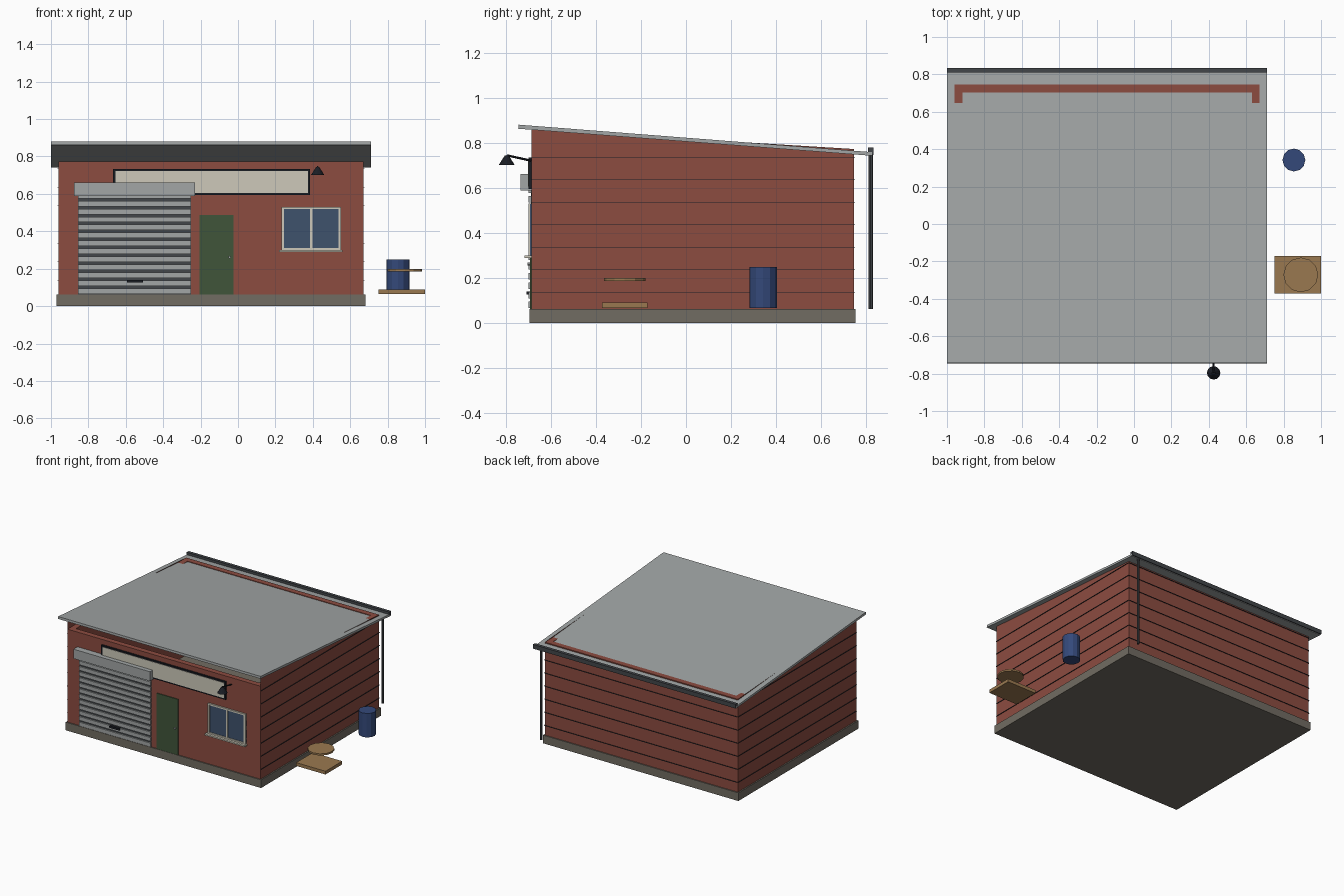
import bpy
from math import atan2, hypot
from mathutils import Vector

cube = bpy.data.objects.get("Cube")
if cube:
    bpy.data.objects.remove(cube, do_unlink=True)


def material(name, hexcode):
    srgb = [int(hexcode[i:i + 2], 16) / 255 for i in (0, 2, 4)]
    lin = [c / 12.92 if c < 0.04 else ((c + 0.055) / 1.055) ** 2.4 for c in srgb]
    m = bpy.data.materials.new(name)
    m.use_nodes = True
    m.diffuse_color = (*lin, 1)
    m.node_tree.nodes["Principled BSDF"].inputs["Base Color"].default_value = (*lin, 1)
    return m


BRICK = material("red_brick", "8C4C40")
STONE = material("grey_stone", "716C62")
STEEL = material("light_steel", "A2A6A6")
GUTTER = material("dark_grey", "42464A")
BLACK = material("black", "1A1D24")
CREAM = material("cream", "CDC9BA")
GREEN = material("door_green", "40553A")
GLASS = material("window_blue", "3E526C")
BLUE = material("barrel_blue", "34497A")
WOOD = material("wood", "9A7950")


def mesh(name, verts, faces, mat):
    me = bpy.data.meshes.new(name)
    me.from_pydata(verts, [], faces)
    me.materials.append(mat)
    ob = bpy.data.objects.new(name, me)
    bpy.context.collection.objects.link(ob)
    return ob


def box(name, x, y, z, mat):
    """Box given by (min, max) ranges on each axis."""
    verts = [(a, b, c) for a in x for b in y for c in z]
    faces = [(0, 1, 3, 2), (4, 6, 7, 5), (0, 4, 5, 1),
             (2, 3, 7, 6), (0, 2, 6, 4), (1, 5, 7, 3)]
    return mesh(name, verts, faces, mat)


def cone(name, base, top, r1, r2, sides, mat):
    """Cylinder or cone running between two points."""
    a, b = Vector(base), Vector(top)
    bpy.ops.mesh.primitive_cone_add(vertices=sides, radius1=r1, radius2=r2,
                                    depth=(b - a).length, location=(a + b) / 2)
    ob = bpy.context.object
    ob.rotation_euler = (b - a).to_track_quat("Z", "Y").to_euler()
    ob.name = name
    ob.data.materials.append(mat)
    return ob


# Building extents
X0, X1 = -0.96, 0.672
Y0, Y1 = -0.687, 0.745
FLOOR, EAVE, PEAK, T = 0.062, 0.772, 0.86, 0.042

# Plinth and walls
box("plinth", (X0 - 0.01, X1 + 0.01), (Y0 - 0.008, Y1 + 0.008), (0, FLOOR), STONE)
box("front_wall", (X0, X1), (Y0, Y0 + T), (FLOOR, EAVE), BRICK)
box("back_wall", (X0, X1), (Y1 - T, Y1), (FLOOR, EAVE), BRICK)
for side, a, b in (("right", X0, X0 + T), ("left", X1 - T, X1)):
    box(side + "_wall", (a, b), (Y0 + T, Y1 - T), (FLOOR, EAVE), BRICK)
    # Thin gable panel filling the gap under the sloping roof
    gx = X0 if side == "right" else X1
    mesh(side + "_gable", [(gx, Y0, EAVE), (gx, Y1, EAVE), (gx, Y0, PEAK)],
         [(0, 1, 2)], BRICK)

# Fine horizontal course lines on the sides and back
E = 0.005
for i in range(7):
    z = (0.135 + 0.1 * i, 0.1375 + 0.1 * i)
    box(f"right_course_{i}", (X0 - E, X0), (Y0, Y1), z, BLACK)
    box(f"left_course_{i}", (X1, X1 + E), (Y0, Y1), z, BLACK)
    box(f"back_course_{i}", (X0, X1), (Y1, Y1 + E), z, BLACK)

# Sloping roof slab, gutter and downpipe
RX = (-1.0, 0.711)
profile = [(-0.745, 0.862), (0.825, 0.742), (0.826, 0.758), (-0.744, 0.88)]
mesh("roof", [(x, y, z) for x in RX for y, z in profile],
     [(3, 2, 1, 0), (4, 5, 6, 7)] + [(i, (i + 1) % 4, (i + 1) % 4 + 4, i + 4)
                                     for i in range(4)], STEEL)
box("gutter", RX, (0.809, 0.833), (0.746, 0.778), GUTTER)
cone("downpipe", (0.65, 0.82, FLOOR), (0.65, 0.82, 0.75), 0.01, 0.01, 8, GUTTER)

# Roller shutter
box("shutter_backing", (-0.856, -0.251), (Y0 - 0.002, Y0), (FLOOR, 0.595), GUTTER)
PITCH = 0.0425
for i in range(13):
    z = 0.066 + PITCH * i
    box(f"shutter_slat_{i}", (-0.856, -0.251), (Y0 - 0.012, Y0), (z, z + 0.029), STEEL)
box("shutter_housing", (-0.877, -0.23), (-0.735, Y0), (0.588, 0.66), STEEL)
box("shutter_handle", (-0.594, -0.508), (-0.708, Y0), (0.125, 0.14), BLACK)

# Door
box("door", (-0.205, -0.024), (Y0 - 0.006, Y0), (FLOOR, 0.488), GREEN)
cone("door_knob", (-0.045, Y0, 0.262), (-0.045, Y0 - 0.016, 0.262), 0.007, 0.007, 8, STEEL)

# Blank sign board
box("sign_frame", (-0.668, 0.385), (-0.699, Y0), (0.595, 0.734), BLACK)
box("sign_panel", (-0.656, 0.373), (-0.702, -0.699), (0.606, 0.723), CREAM)

# Window
box("window_glass", (0.235, 0.551), (Y0 - 0.005, Y0), (0.3, 0.528), GLASS)
FY = (Y0 - 0.012, Y0)
for name, x in (("right", 0.233), ("middle", 0.386), ("left", 0.538)):
    box(f"window_{name}_bar", (x, x + 0.013), FY, (0.3, 0.53), CREAM)
for name, z in (("bottom", 0.298), ("top", 0.518)):
    box(f"window_{name}_bar", (0.233, 0.551), FY, (z, z + 0.012), CREAM)
box("window_sill", (0.22, 0.559), (-0.717, Y0), (0.288, 0.299), CREAM)

# Wall lamp
LX, LY = 0.426, -0.796
cone("lamp_shade", (LX, LY, 0.7), (LX, LY, 0.743), 0.036, 0.009, 12, BLACK)
cone("lamp_arm", (LX, LY, 0.744), (LX, Y0, 0.72), 0.005, 0.005, 8, BLACK)

# Barrel
cone("barrel", (0.855, 0.342, 0.065), (0.855, 0.342, 0.248), 0.061, 0.061, 12, BLUE)

# Pallet with a round lid floating above it
box("pallet", (0.752, 1.0), (-0.372, -0.17), (0.065, 0.09), WOOD)
cone("round_board", (0.892, -0.272, 0.186), (0.892, -0.272, 0.199), 0.093, 0.093, 12, WOOD)
